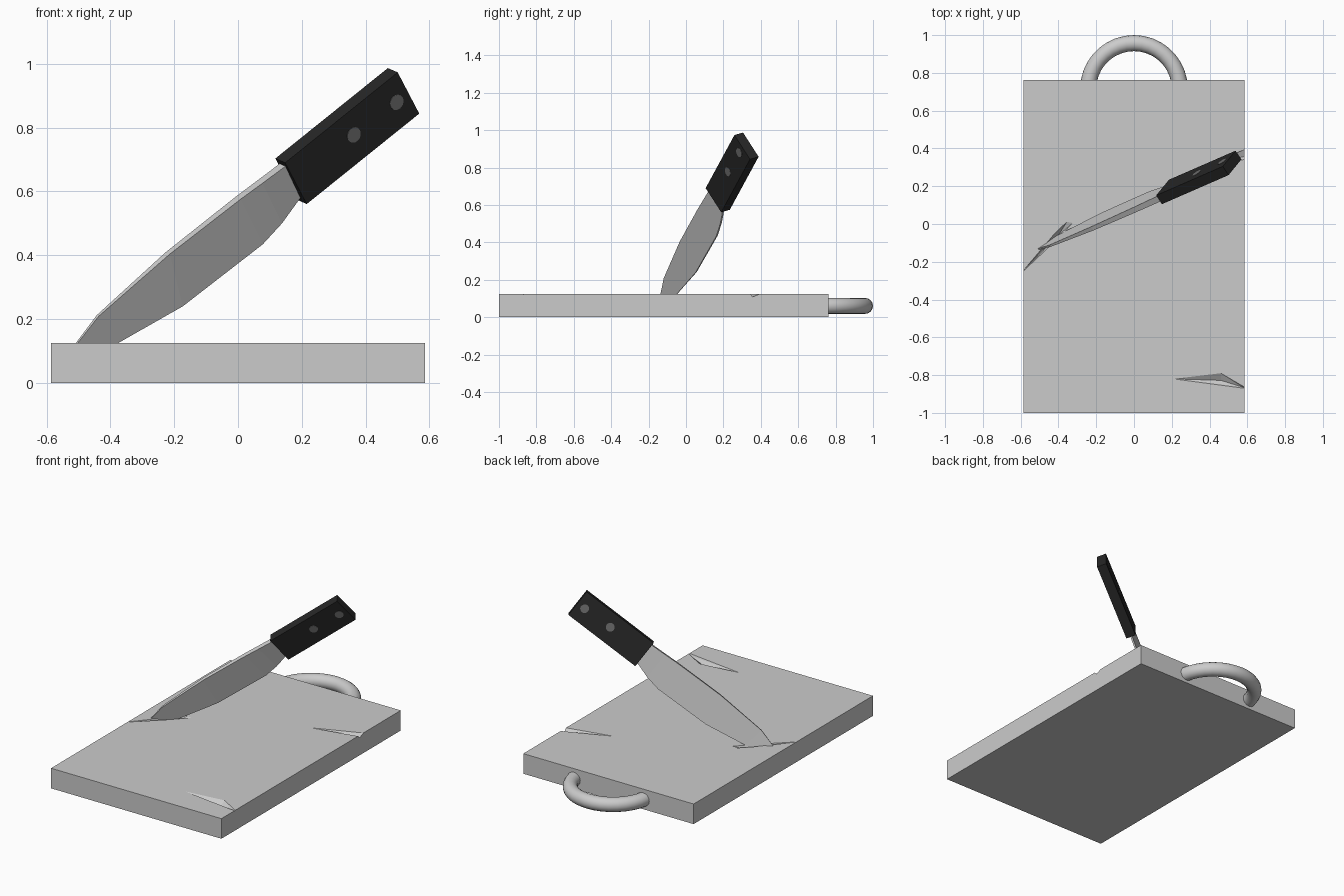
import bpy, bmesh
from math import pi
from mathutils import Matrix, Vector

if "Cube" in bpy.data.objects:
    bpy.data.objects.remove(bpy.data.objects["Cube"])


def finish(name, bm, matrix=None, material=None):
    bmesh.ops.recalc_face_normals(bm, faces=bm.faces)
    if matrix:
        bm.transform(matrix)
    mesh = bpy.data.meshes.new(name)
    bm.to_mesh(mesh)
    bm.free()
    ob = bpy.data.objects.new(name, mesh)
    bpy.context.collection.objects.link(ob)
    if material:
        mesh.materials.append(material)
    return ob


def box(name, lo, hi, matrix=None, material=None):
    bm = bmesh.new()
    bmesh.ops.create_cube(bm, size=1)
    lo, hi = Vector(lo), Vector(hi)
    for v in bm.verts:
        v.co = (lo + hi) / 2 + v.co * (hi - lo)
    return finish(name, bm, matrix, material)


def colour(name, value):
    mat = bpy.data.materials.new(name)
    mat.diffuse_color = (value, value, value, 1)
    mat.use_nodes = True
    mat.node_tree.nodes["Principled BSDF"].inputs["Base Color"].default_value = mat.diffuse_color
    return mat


black = colour("black_grip", 0.02)
rivet_grey = colour("rivet_grey", 0.15)

# Chopping board
TOP = 0.125
board = box("board", (-0.586, -1, 0), (0.586, 0.762, TOP))

# Knife gouges: (rim outline, keel points) carved from the board
gouges = [
    ([(-0.60, -0.263), (-0.42, -0.05), (-0.355, 0.012), (-0.325, 0.005), (-0.40, -0.075)],
     [(-0.40, -0.06, 0.095), (-0.5, -0.155, 0.11)]),
    ([(0.21, -0.82), (0.46, -0.79), (0.60, -0.872), (0.55, -0.862), (0.45, -0.835)],
     [(0.46, -0.828, 0.10), (0.57, -0.862, 0.115)]),
    ([(0.30, 0.28), (0.60, 0.40), (0.60, 0.345)],
     [(0.45, 0.33, 0.112), (0.60, 0.36, 0.108)]),
]
for i, (rim, keel) in enumerate(gouges):
    bm = bmesh.new()
    for x, y in rim:
        for z in (TOP, TOP + 0.02):
            bm.verts.new((x, y, z))
    for p in keel:
        bm.verts.new(p)
    hull = bmesh.ops.convex_hull(bm, input=bm.verts)
    loose = [v for v in bm.verts if not v.link_faces]
    bmesh.ops.delete(bm, geom=loose, context='VERTS')
    cutter = finish(f"gouge_cutter_{i + 1}", bm)
    cutter.hide_render = True
    cutter.hide_set(True)
    mod = board.modifiers.new("gouge", 'BOOLEAN')
    mod.operation = 'DIFFERENCE'
    mod.solver = 'EXACT'
    mod.object = cutter
# Bake the cuts and drop the cutters
bpy.context.view_layer.update()
board_mesh = bpy.data.meshes.new_from_object(
    board.evaluated_get(bpy.context.evaluated_depsgraph_get()))
board.modifiers.clear()
board.data = board_mesh
for ob in [o for o in bpy.data.objects if o.name.startswith("gouge_cutter")]:
    bpy.data.objects.remove(ob)

# Carrying loop: circle swept through a half turn
bm = bmesh.new()
ring = bmesh.ops.create_circle(bm, segments=16, radius=0.0425,
                               matrix=Matrix.Translation((0.2425, 0.715, 0.06))
                               @ Matrix.Rotation(pi / 2, 4, 'X'))
bmesh.ops.spin(bm, geom=bm.verts[:] + bm.edges[:], cent=(0, 0.715, 0.06),
               axis=(0, 0, 1), angle=pi, steps=18)
loop = finish("carrying_loop", bm)
loop.data.shade_smooth()

# Knife frame: u along the grip, v from spine to edge, t through the thickness
u = Vector((0.738, 0.322, 0.593)).normalized()
v = Vector((0.399, 0.494, -0.774))
v = (v - u * v.dot(u)).normalized()
t = u.cross(v)
knife = Matrix.Translation((0.148, 0.105, 0.69)) @ Matrix((u, v, t)).transposed().to_4x4()

# Grip
T = 0.057
box("knife_grip", (0, 0, 0), (0.478, 0.168, T), knife, black)

# Rivets, flush through both sides
for i, (ru, rv) in enumerate([(0.249, 0.078), (0.428, 0.083)]):
    bm = bmesh.new()
    bmesh.ops.create_cone(bm, cap_ends=True, segments=20, radius1=0.025, radius2=0.025,
                          depth=T + 0.003, matrix=Matrix.Translation((ru, rv, T / 2)))
    finish(f"rivet_{i + 1}", bm, knife, rivet_grey)

# Blade: paired spine and edge stations (spine u, v, half thickness; edge u, v)
stations = [
    (0.01, 0.018, 0.017, 0.01, 0.147),
    (-0.095, 0.014, 0.016, -0.095, 0.181),
    (-0.185, 0.010, 0.015, -0.185, 0.197),
    (-0.482, 0.006, 0.012, -0.521, 0.191),
    (-0.789, 0.024, 0.006, -0.769, 0.149),
    (-0.894, 0.054, 0.004, -0.87, 0.125),
    (-0.96, 0.090, 0.002, -0.95, 0.100),
]
bm = bmesh.new()
rows = []
for su, sv, h, eu, ev in stations:
    e = h * 0.3
    rows.append([bm.verts.new(p) for p in (
        (su, sv, T / 2 - h), (su, sv, T / 2 + h),
        (eu, ev, T / 2 + e), (eu, ev, T / 2 - e))])
for a, b in zip(rows, rows[1:]):
    for i in range(4):
        j = (i + 1) % 4
        bm.faces.new((a[i], a[j], b[j], b[i]))
bm.faces.new(rows[0])
bm.faces.new(rows[-1])
finish("knife_blade", bm, knife)
